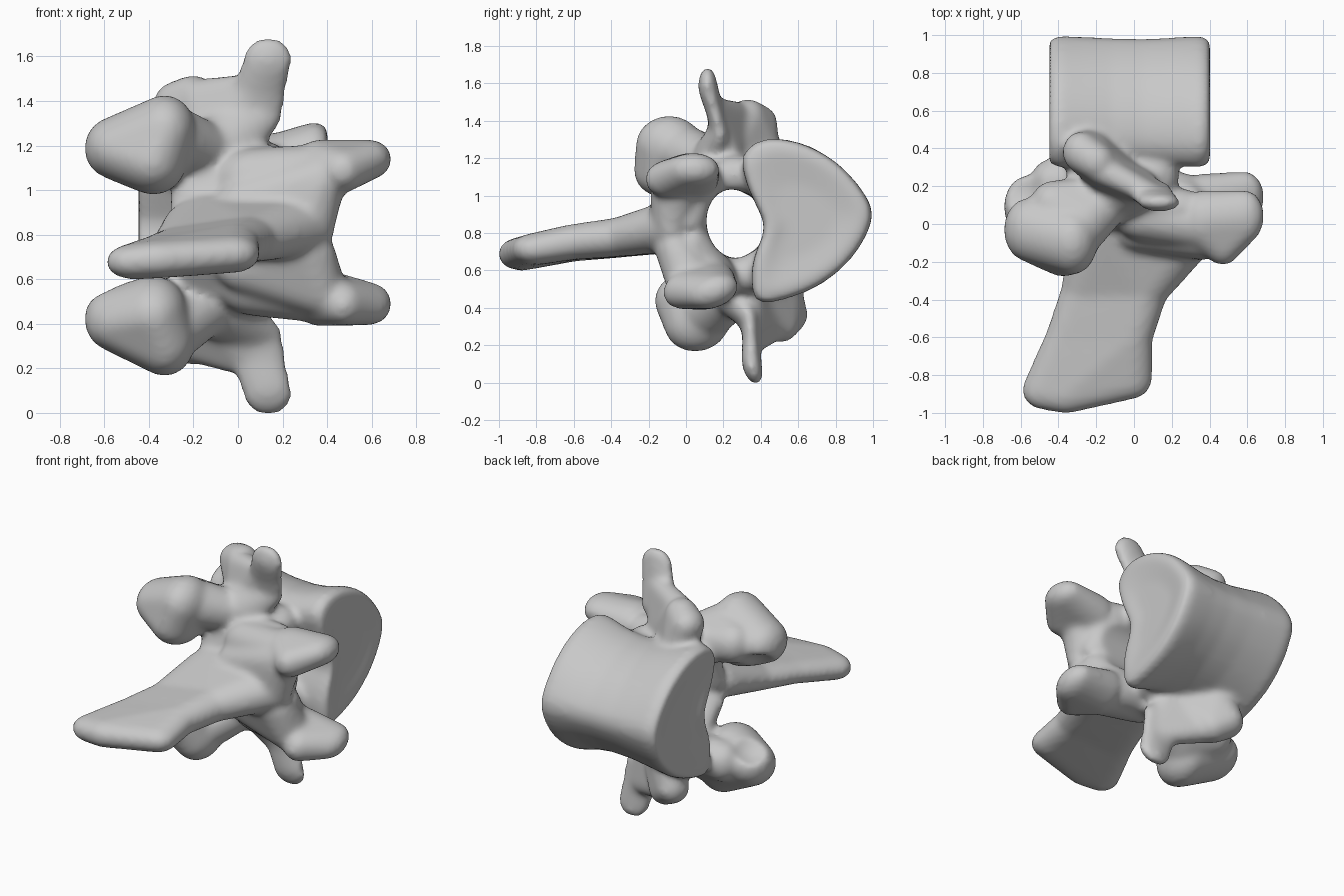
import bpy, bmesh, math
from mathutils import Matrix, Vector

if "Cube" in bpy.data.objects:
    bpy.data.objects.remove(bpy.data.objects["Cube"])

# Tilted plane of symmetry
TILT = math.radians(9)
MID = Vector((0, 0.245, 0.85))
ROT = Matrix.Rotation(TILT, 4, 'X')
REFLECT = (Matrix.Translation(MID) @ ROT @ Matrix.Diagonal((1, 1, -1, 1))
           @ ROT.inverted() @ Matrix.Translation(-MID))

ball = bmesh.new()
bmesh.ops.create_icosphere(ball, subdivisions=3, radius=1)
BALL = [v.co.copy() for v in ball.verts]
ball.free()

bone = bmesh.new()


def append(part):
    bmesh.ops.recalc_face_normals(part, faces=part.faces)
    me = bpy.data.meshes.new("part")
    part.to_mesh(me)
    part.free()
    bone.from_mesh(me)
    bpy.data.meshes.remove(me)


def hull(*blobs, mirror=False):
    """Convex skin around ellipsoids (x, y, z, rx, ry, rz)."""
    pts = [Vector((b[0] + p.x * b[3], b[1] + p.y * b[4], b[2] + p.z * b[5]))
           for b in blobs for p in BALL]
    for m in ([Matrix(), REFLECT] if mirror else [Matrix()]):
        part = bmesh.new()
        for p in pts:
            part.verts.new(m @ p)
        bmesh.ops.convex_hull(part, input=part.verts[:])
        loose = [v for v in part.verts if not v.link_faces]
        bmesh.ops.delete(part, geom=loose, context='VERTS')
        append(part)


# Body: kidney profile (y, z) lofted along x, with a waist between the rims
profile = [(.29, 1.22), (.36, 1.30), (.46, 1.325), (.62, 1.30), (.79, 1.21), (.92, 1.08),
           (1.01, .93), (.965, .79), (.87, .65), (.71, .52), (.5, .44), (.37, .43),
           (.345, .55), (.36, .68), (.43, .84), (.37, .97), (.32, 1.08)]
for _ in range(2):
    profile = [(a[0] * (1 - t) + b[0] * t, a[1] * (1 - t) + b[1] * t)
               for a, b in zip(profile, profile[1:] + profile[:1]) for t in (.25, .75)]
# x, scale in y, scale in z
sections = [(-.43, .45, .45), (-.45, .84, .84), (-.445, .95, .95), (-.39, 1, 1),
            (-.27, .985, .94), (-.12, .965, .87), (.05, .955, .85), (.18, .97, .89),
            (.28, .99, .96), (.35, 1, 1), (.395, .95, .95), (.405, .84, .84), (.385, .45, .45)]
body = bmesh.new()
CY, CZ = .65, .88
rings = [[body.verts.new((x, CY + (y - CY) * sy, CZ + (z - CZ) * sz)) for y, z in profile]
         for x, sy, sz in sections]
n = len(profile)
for a, b in zip(rings, rings[1:]):
    for i in range(n):
        body.faces.new((a[i], a[(i + 1) % n], b[(i + 1) % n], b[i]))
for r in (rings[0], rings[-1]):
    body.faces.new(r)
append(body)

# Pedicles joining the body to the arch
hull((-.23, .27, 1.12, .13, .17, .11), (.12, .26, 1.12, .12, .15, .11), mirror=True)

# Laminae closing the arch
hull((-.12, .11, 1.11, .18, .1, .11), (.24, .08, 1.09, .14, .11, .12),
     (-.1, .03, .88, .21, .1, .1), (.22, .01, .87, .2, .12, .1), mirror=True)

# Large rounded articular lobes on one end
hull((-.33, -.09, 1.28, .14, .18, .16), (-.56, -.03, 1.2, .13, .17, .14),
     (-.38, -.08, 1.14, .15, .2, .15), mirror=True)
hull((-.43, .1, 1.21, .12, .13, .13), (-.26, 0, 1.24, .12, .16, .14),
     (-.1, .16, 1.17, .13, .11, .12), mirror=True)

# Smaller articular processes on the other end
hull((.36, .02, 1.11, .1, .16, .13), (.59, .04, 1.15, .1, .14, .09),
     (.47, -.1, 1.1, .1, .12, .1), mirror=True)
hull((.36, 0, 1.09, .12, .14, .13), (.08, .03, 1.05, .18, .13, .15), mirror=True)
hull((.37, -.06, 1.04, .11, .13, .14), (.3, -.08, .87, .14, .11, .1),
     (.05, -.05, .95, .15, .1, .12), mirror=True)

# Thin transverse processes rising from a thick base
hull((-.1, .15, 1.21, .2, .12, .12), (.06, .18, 1.34, .14, .06, .08), mirror=True)
hull((.06, .185, 1.34, .14, .05, .08), (.1, .15, 1.48, .12, .045, .08), mirror=True)
hull((.1, .15, 1.48, .12, .045, .08), (.135, .115, 1.6, .11, .05, .1), mirror=True)

# Knobs beside the transverse processes, with a web between
hull((-.28, .38, 1.4, .1, .11, .1), (-.2, .33, 1.43, .1, .1, .1),
     (-.1, .25, 1.25, .15, .1, .08), (-.23, .39, 1.27, .11, .11, .09), mirror=True)
hull((-.18, .29, 1.42, .09, .08, .09), (.07, .165, 1.46, .1, .05, .08),
     (-.06, .22, 1.25, .18, .1, .08), mirror=True)

# Spinous process: long flat blade flaring toward the tip
root = [(-.1, -.04, .85, .24, .1, .14), (.24, -.08, .85, .2, .11, .14)]
neck = [(-.26, -.36, .765, .13, .1, .085), (.05, -.36, .79, .13, .1, .105)]
waist = [(-.36, -.6, .735, .11, .1, .075), (-.01, -.6, .765, .11, .1, .095)]
tip = [(-.47, -.88, .69, .125, .105, .08), (-.36, -.9, .7, .12, .105, .085),
       (-.02, -.81, .725, .12, .12, .085)]
hull(*root, *neck)
hull(*neck, *waist)
hull(*waist, *tip)

mesh = bpy.data.meshes.new("vertebra")
bone.to_mesh(mesh)
bone.free()
vertebra = bpy.data.objects.new("vertebra", mesh)
bpy.context.collection.objects.link(vertebra)

# Cutter: oval canal through the arch and hollow joint facets
cut = bmesh.new()
bmesh.ops.create_cone(cut, cap_ends=True, segments=48, radius1=1, radius2=1, depth=2,
                      matrix=Matrix.Translation((0, .255, .862)) @ ROT
                      @ Matrix.Diagonal((1, .145, .185, 1)) @ Matrix.Rotation(math.pi / 2, 4, 'Y'))
facet = Vector((-.65, .15, 1.0))
for c in (facet, REFLECT @ facet):
    bmesh.ops.create_icosphere(cut, subdivisions=4, radius=.19, matrix=Matrix.Translation(c))
bmesh.ops.recalc_face_normals(cut, faces=cut.faces)
cut_mesh = bpy.data.meshes.new("canal_cutter")
cut.to_mesh(cut_mesh)
cut.free()
cutter = bpy.data.objects.new("canal_cutter", cut_mesh)
bpy.context.collection.objects.link(cutter)
cutter.hide_render = True


# Fuse, cut and soften
def remesh(name):
    m = vertebra.modifiers.new(name, 'REMESH')
    m.mode = 'VOXEL'
    m.voxel_size = .017


remesh("fuse")
boolean = vertebra.modifiers.new("canal", 'BOOLEAN')
boolean.operation = 'DIFFERENCE'
boolean.object = cutter
remesh("even")
soften = vertebra.modifiers.new("soften", 'SMOOTH')
soften.factor = .5
soften.iterations = 10

bpy.context.view_layer.update()
deps = bpy.context.evaluated_depsgraph_get()
final = bpy.data.meshes.new_from_object(vertebra.evaluated_get(deps))
vertebra.modifiers.clear()
vertebra.data = final
final.name = "vertebra"
bpy.data.meshes.remove(mesh)
bpy.data.objects.remove(cutter)

# Rest on the ground
final.transform(Matrix.Translation((0, 0, -min(v.co.z for v in final.vertices))))
final.polygons.foreach_set("use_smooth", [True] * len(final.polygons))

# Plain grey
grey = bpy.data.materials.new("bone_grey")
grey.use_nodes = True
colour = (.58, .58, .58, 1)
grey.diffuse_color = colour
bsdf = grey.node_tree.nodes["Principled BSDF"]
bsdf.inputs["Base Color"].default_value = colour
bsdf.inputs["Roughness"].default_value = .7
final.materials.clear()
final.materials.append(grey)
